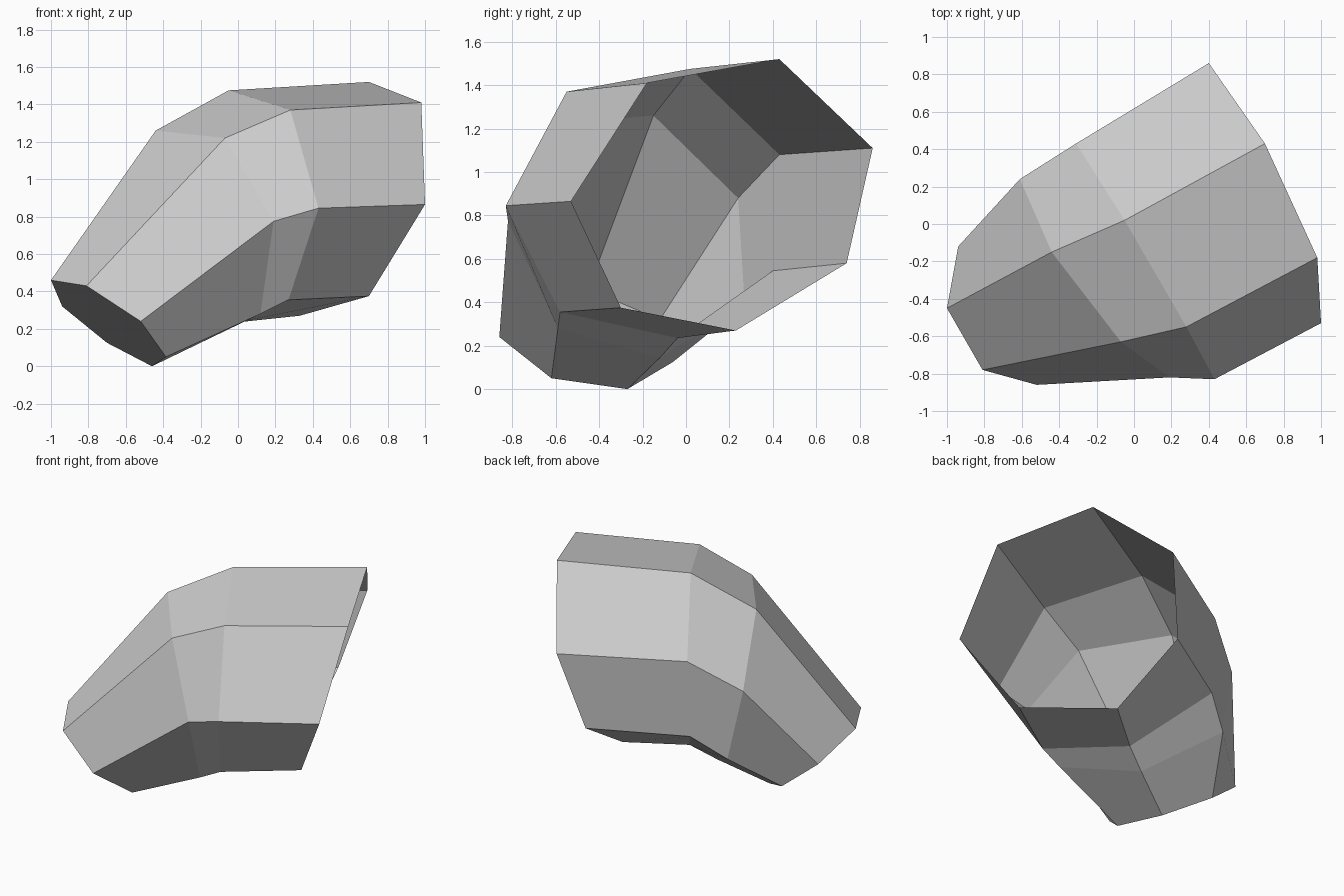
import bpy
import bmesh

default_cube = bpy.data.objects.get("Cube")
if default_cube:
    bpy.data.objects.remove(default_cube, do_unlink=True)

# Single plain colour
grey = bpy.data.materials.new("light_grey")
grey.use_nodes = True
colour = (0.6, 0.6, 0.6, 1.0)
grey.diffuse_color = colour
grey.node_tree.nodes["Principled BSDF"].inputs["Base Color"].default_value = colour

# Seven-sided cross-sections, each running round the tube from its top ridge
open_mouth = [(.70, .43, 1.52), (.98, -.18, 1.41), (1, -.53, .865), (.70, -.30, .375),
              (.33, .23, .27), (.26, .74, .58), (.40, .86, 1.11)]
outer_bend = [(-.05, .02, 1.475), (.28, -.55, 1.37), (.43, -.83, .845), (.27, -.58, .355),
              (0, -.04, .235), (-.31, .40, .545), (-.31, .43, 1.08)]
inner_bend = [(-.44, -.15, 1.26), (-.07, -.63, 1.22), (.19, -.82, .775), (.12, -.59, .28),
              (-.16, -.12, .145), (-.51, .27, .39), (-.61, .24, .88)]
closed_end = [(-1, -.45, .46), (-.81, -.78, .43), (-.52, -.86, .24), (-.385, -.62, .05),
              (-.46, -.27, 0), (-.70, -.06, .125), (-.94, -.12, .32)]


def bridge(bm, ring_a, ring_b):
    """Join two matching cross-sections with a band of flat quads."""
    count = len(ring_a)
    for i in range(count):
        j = (i + 1) % count
        bm.faces.new((ring_a[i], ring_a[j], ring_b[j], ring_b[i]))


# Bent tube: bands between the sections, one end capped and the other open
bm = bmesh.new()
rings = [[bm.verts.new(point) for point in section]
         for section in (open_mouth, outer_bend, inner_bend, closed_end)]
for ring_a, ring_b in zip(rings, rings[1:]):
    bridge(bm, ring_a, ring_b)
bm.faces.new(rings[-1])
bmesh.ops.recalc_face_normals(bm, faces=bm.faces[:])

mesh = bpy.data.meshes.new("bent_tube")
bm.to_mesh(mesh)
bm.free()
mesh.materials.append(grey)
tube = bpy.data.objects.new("bent_tube", mesh)
bpy.context.collection.objects.link(tube)
